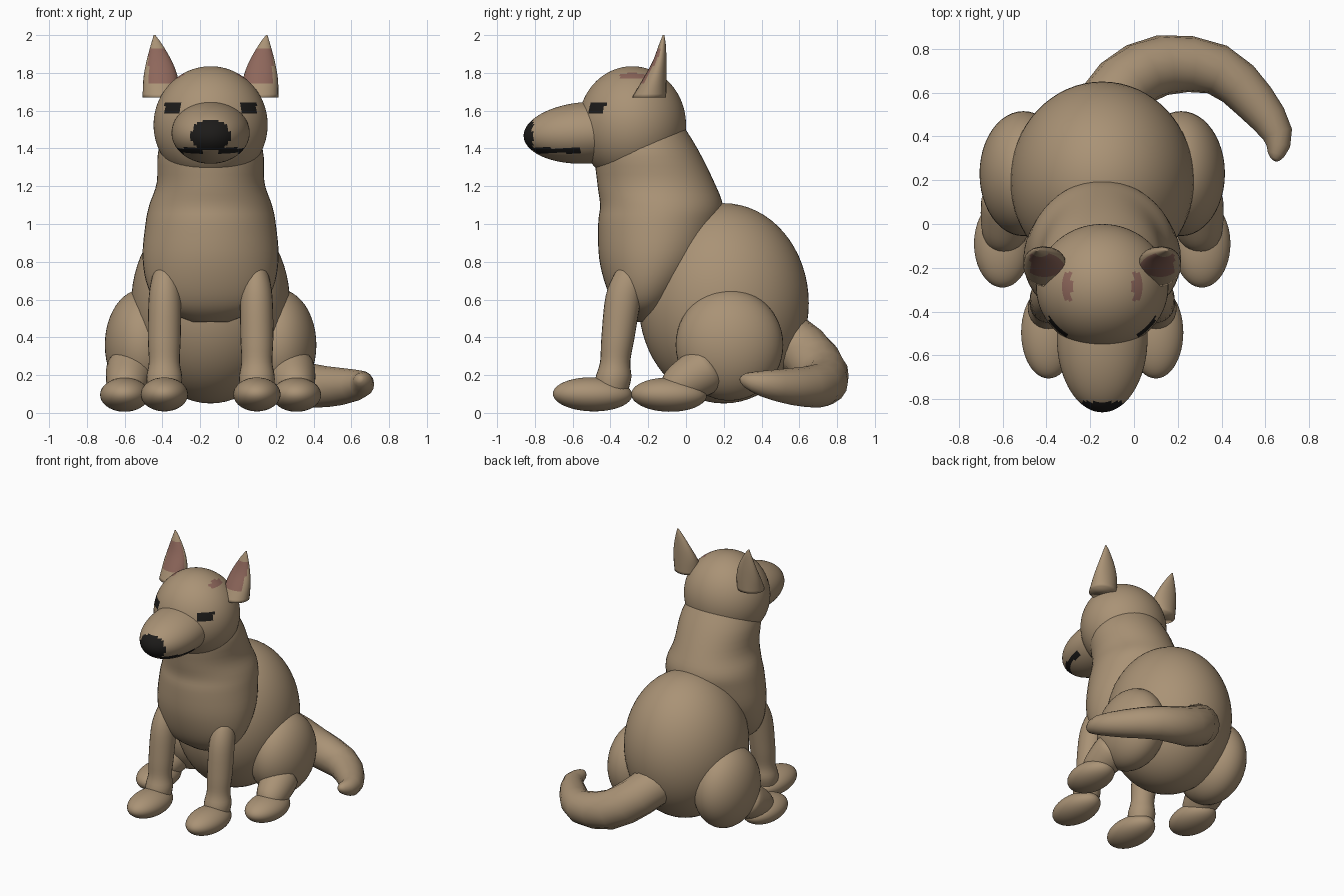
import bpy, bmesh, math
from mathutils import Vector

if "Cube" in bpy.data.objects:
    bpy.data.objects.remove(bpy.data.objects["Cube"])

CX = -0.145  # symmetry plane of the body


def material(name, rgb):
    m = bpy.data.materials.new(name)
    m.diffuse_color = (*rgb, 1)
    m.use_nodes = True
    m.node_tree.nodes["Principled BSDF"].inputs["Base Color"].default_value = m.diffuse_color
    return m


FUR = material("fur", (0.40, 0.29, 0.18))
DARK = material("dark", (0.012, 0.011, 0.010))
PINK = material("inner_ear", (0.27, 0.135, 0.105))


def finish(name, bm):
    bmesh.ops.recalc_face_normals(bm, faces=bm.faces)
    me = bpy.data.meshes.new(name)
    bm.to_mesh(me)
    bm.free()
    me.materials.append(FUR)
    for p in me.polygons:
        p.use_smooth = True
    ob = bpy.data.objects.new(name, me)
    bpy.context.collection.objects.link(ob)
    return ob


def ellipsoid(name, c, r, tilt=0.0, seg=48):
    bm = bmesh.new()
    bmesh.ops.create_uvsphere(bm, u_segments=seg, v_segments=seg // 2, radius=1)
    ca, sa = math.cos(tilt), math.sin(tilt)
    for v in bm.verts:
        x, y, z = v.co.x * r[0], v.co.y * r[1], v.co.z * r[2]
        v.co = (c[0] + x, c[1] + y * ca - z * sa, c[2] + y * sa + z * ca)
    return finish(name, bm)


def spline(pts, steps):
    out = []
    for i in range(len(pts) - 1):
        p0, p1, p2 = pts[max(i - 1, 0)], pts[i], pts[i + 1]
        p3 = pts[min(i + 2, len(pts) - 1)]
        for k in range(steps):
            t = k / steps
            out.append([0.5 * (2 * b + (c - a) * t + (2 * a - 5 * b + 4 * c - d) * t * t
                               + (3 * b - a - 3 * c + d) * t ** 3)
                        for a, b, c, d in zip(p0, p1, p2, p3)])
    return out + [list(pts[-1])]


def loft(name, pts, sides=32, steps=4, level=True):
    """Rings (x, y, z, rx[, ry]); level rings stay horizontal, others follow the path."""
    pts = spline(pts, steps)
    bm = bmesh.new()
    rings = []
    for i, p in enumerate(pts):
        u, w = Vector((1, 0, 0)), Vector((0, 1, 0))
        if not level:
            a, b = pts[max(i - 1, 0)], pts[min(i + 1, len(pts) - 1)]
            t = (Vector(b[:3]) - Vector(a[:3])).normalized()
            u = t.cross(Vector((0, 0, 1))).normalized()
            w = t.cross(u)
        angles = [math.tau * k / sides for k in range(sides)]
        rings.append([bm.verts.new(Vector(p[:3]) + u * p[3] * math.cos(a) + w * p[-1] * math.sin(a))
                      for a in angles])
    for r, s in zip(rings, rings[1:]):
        for k in range(sides):
            j = (k + 1) % sides
            bm.faces.new((r[k], r[j], s[j], s[k]))
    bm.faces.new(rings[0])
    bm.faces.new(rings[-1])
    return finish(name, bm)


def paint(ob, mat, test):
    ob.data.materials.append(mat)
    slot = len(ob.data.materials) - 1
    for p in ob.data.polygons:
        if test(abs(p.center.x - CX), p.center.y, p.center.z, p.normal):
            p.material_index = slot


# body
ellipsoid("rump", (CX, 0.20, 0.58), (0.42, 0.45, 0.53), seg=64)
loft("chest_and_neck", [
    (CX, -0.22, 1.56, 0.20, 0.18), (CX, -0.21, 1.40, 0.275, 0.27),
    (CX, -0.16, 1.22, 0.285, 0.31), (CX, -0.13, 1.10, 0.325, 0.325),
    (CX, -0.14, 1.00, 0.345, 0.325), (CX, -0.165, 0.82, 0.36, 0.295),
    (CX, -0.20, 0.66, 0.33, 0.22), (CX, -0.22, 0.55, 0.25, 0.14),
    (CX, -0.22, 0.48, 0.09, 0.05)], sides=48)

# head with eyes
head = ellipsoid("head", (CX, -0.285, 1.525), (0.302, 0.285, 0.31), seg=96)
paint(head, DARK, lambda x, y, z, n: y < -0.42 and 0.158 < x < 0.245 and 1.592 < z < 1.64)
paint(head, PINK, lambda x, y, z, n: 0.14 < x < 0.19 and -0.35 < y < -0.22 and z > 1.77)

# muzzle with nose and mouth
muzzle = ellipsoid("muzzle", (CX, -0.52, 1.483), (0.207, 0.34, 0.163), 0.06, seg=80)
paint(muzzle, DARK, lambda x, y, z, n: y < -0.812 and x < 0.112 and z > 1.392)
paint(muzzle, DARK, lambda x, y, z, n: -0.81 < y < -0.56 and 1.375 < z < 1.403 and x > 0.04)

for side, s in (("right", 1), ("left", -1)):
    def at(dx, *rest):
        return (CX + s * dx, *rest)

    # ear
    ear = loft("ear_" + side, [
        at(0.262, -0.195, 1.67, 0.098, 0.090), at(0.264, -0.165, 1.77, 0.092, 0.062),
        at(0.272, -0.140, 1.86, 0.068, 0.037), at(0.286, -0.125, 1.95, 0.030, 0.018),
        at(0.297, -0.119, 2.00, 0.004, 0.004)], sides=24)
    paint(ear, PINK, lambda x, y, z, n: n.y < -0.45 and 1.73 < z < 1.92 and x < 0.33)

    # front leg and paw
    loft("front_leg_" + side, [
        at(0.240, -0.27, 0.81, 0.015, 0.03), at(0.240, -0.29, 0.75, 0.06, 0.08),
        at(0.242, -0.33, 0.62, 0.085, 0.095), at(0.245, -0.36, 0.40, 0.087, 0.088),
        at(0.245, -0.375, 0.27, 0.082, 0.080), at(0.245, -0.385, 0.18, 0.095, 0.095),
        at(0.245, -0.40, 0.08, 0.08, 0.08)], sides=24)
    ellipsoid("front_paw_" + side, at(0.245, -0.495, 0.098), (0.125, 0.21, 0.09), -0.02)

    # hind leg and paw
    ellipsoid("thigh_" + side, at(0.36, 0.23, 0.36), (0.20, 0.285, 0.295))
    loft("shin_" + side, [
        at(0.42, 0.16, 0.27, 0.05), at(0.42, 0.12, 0.24, 0.125),
        at(0.44, 0.00, 0.17, 0.115), at(0.45, -0.08, 0.13, 0.085),
        at(0.45, -0.13, 0.11, 0.03)], sides=24, level=False)
    ellipsoid("hind_paw_" + side, at(0.455, -0.09, 0.096), (0.13, 0.20, 0.09), -0.02)

# tail curling round to the right
loft("tail", [
    (CX, 0.48, 0.42, 0.15), (-0.05, 0.63, 0.32, 0.145), (0.13, 0.725, 0.20, 0.138),
    (0.38, 0.705, 0.145, 0.117), (0.55, 0.56, 0.14, 0.098), (0.655, 0.41, 0.155, 0.070),
    (0.648, 0.315, 0.175, 0.038), (0.640, 0.29, 0.18, 0.012)], sides=16, steps=2, level=False)
